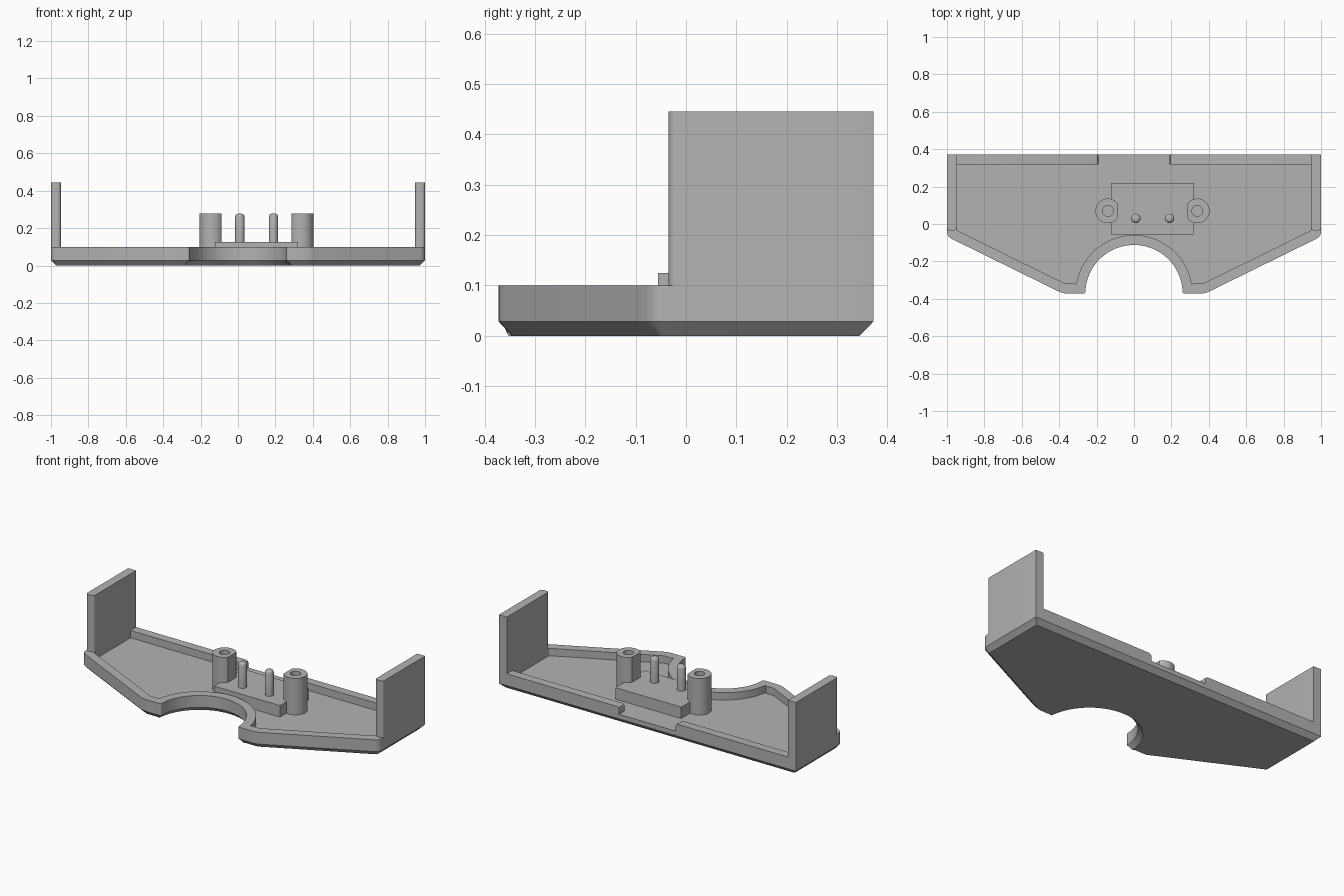
import bpy, bmesh, math
from mathutils import Vector

cube = bpy.data.objects.get("Cube")
if cube:
    bpy.data.objects.remove(cube, do_unlink=True)

grey = bpy.data.materials.new("plain grey")
grey.use_nodes = True
grey.diffuse_color = (0.45, 0.45, 0.45, 1)
grey.node_tree.nodes["Principled BSDF"].inputs["Base Color"].default_value = grey.diffuse_color


def loft(name, rings):
    """Skin a stack of (outline, z) rings and cap both ends."""
    bm = bmesh.new()
    loops = [[bm.verts.new((p[0], p[1], z)) for p in pts] for pts, z in rings]
    n = len(loops[0])
    for a, b in zip(loops, loops[1:]):
        for i in range(n):
            j = (i + 1) % n
            bm.faces.new((a[i], a[j], b[j], b[i]))
    bm.faces.new(loops[0][::-1])
    bm.faces.new(loops[-1])
    bmesh.ops.recalc_face_normals(bm, faces=bm.faces)
    mesh = bpy.data.meshes.new(name)
    bm.to_mesh(mesh)
    bm.free()
    mesh.materials.append(grey)
    obj = bpy.data.objects.new(name, mesh)
    bpy.context.collection.objects.link(obj)
    return obj


def smooth(obj):
    bpy.ops.object.select_all(action="DESELECT")
    obj.select_set(True)
    bpy.context.view_layer.objects.active = obj
    bpy.ops.object.shade_smooth_by_angle(angle=math.radians(30))


def circle(cx, cy, r, n=40):
    return [(cx + r * math.cos(math.tau * i / n), cy + r * math.sin(math.tau * i / n))
            for i in range(n)]


def inset(pts, d):
    """Move a counter-clockwise outline inwards with mitred corners."""
    out = []
    for i, p in enumerate(pts):
        a, p, b = Vector(pts[i - 1]), Vector(p), Vector(pts[(i + 1) % len(pts)])
        e, f = (p - a).normalized(), (b - p).normalized()
        n, m = Vector((-e.y, e.x)), Vector((-f.y, f.x))
        out.append(p + (n + m) * d / (1 + n.dot(m)))
    return out


def fillet(pts, radii, steps=5):
    """Round the corners whose index is in radii."""
    out = []
    for i, p in enumerate(pts):
        p, r = Vector(p), radii.get(i)
        if not r:
            out.append(p)
            continue
        a = p + (Vector(pts[i - 1]) - p).normalized() * r
        b = p + (Vector(pts[(i + 1) % len(pts)]) - p).normalized() * r
        for k in range(steps + 1):
            t = k / steps
            out.append(a * (1 - t) ** 2 + p * 2 * t * (1 - t) + b * t * t)
    return out


BACK, FRONT, FLOOR, RIM = 0.372, -0.372, 0.055, 0.1

# Tray: outline with a round notch, chamfered underneath, hollow on top
ARC = 40
outline = [(1, BACK), (-1, BACK), (-1, -0.067), (-0.38, FRONT)]
outline += [(-0.26 * math.cos(math.pi * i / ARC), FRONT + 0.26 * math.sin(math.pi * i / ARC))
            for i in range(ARC + 1)]
outline += [(0.38, FRONT), (1, -0.067)]
last = len(outline) - 1
corners = {2: 0.03, 3: 0.03, 4: 0.01, last - 2: 0.01, last - 1: 0.03, last: 0.03}
small = {k: 0.008 for k in corners}
outer = fillet(outline, corners)
under = fillet(inset(outline, 0.027), small)
inner = fillet(inset(outline, 0.053), small)
tray = loft("tray", [(under, 0), (outer, 0.028), (outer, RIM), (inner, RIM), (inner, FLOOR)])

# Opening in the back rim, with eased ends
side = [(0.19, FLOOR + 0.0005), (0.19, 0.085), (0.194, 0.095), (0.204, RIM), (0.204, 0.2)]
profile = side + [(-x, z) for x, z in reversed(side)]
cutter = loft("opening_cutter", [(profile, -0.4), (profile, -0.305)])
cutter.rotation_euler.x = math.pi / 2
cutter.hide_render = True
bpy.context.view_layer.update()
cut = tray.modifiers.new("opening", "BOOLEAN")
cut.operation = "DIFFERENCE"
cut.solver = "EXACT"
cut.object = cutter
bpy.context.view_layer.objects.active = tray
bpy.ops.object.modifier_apply(modifier=cut.name)
bpy.data.objects.remove(cutter, do_unlink=True)
smooth(tray)

# Upright end panels with rounded front edges
for name, s in (("left_panel", 1), ("right_panel", -1)):
    plan = fillet([(s, BACK), (s * 0.947, BACK), (s * 0.947, -0.035), (s, -0.035)],
                  {2: 0.02, 3: 0.02})
    smooth(loft(name, [(plan, RIM), (plan, 0.445)]))

# Raised block in the middle
block = [(-0.122, -0.056), (0.322, -0.056), (0.322, 0.22), (-0.122, 0.22)]
loft("centre_block", [(block, FLOOR), (block, 0.125)])

# Screw posts, flattened on the sides facing each other
for name, cx, s in (("right_post", -0.14, 1), ("left_post", 0.338, -1)):
    wall = [(cx + s * min(s * (x - cx), 0.052), y) for x, y in circle(cx, 0.07, 0.066)]
    hole = circle(cx, 0.07, 0.029)
    smooth(loft(name, [(wall, FLOOR), (wall, 0.277), (hole, 0.277), (hole, 0.13)]))

# Locating pins with rounded tips
for name, cx in (("right_pin", 0.01), ("left_pin", 0.19)):
    rings = [(0.025, 0.12), (0.025, 0.262), (0.022, 0.27), (0.016, 0.275), (0.009, 0.277)]
    smooth(loft(name, [(circle(cx, 0.03, r, 24), z) for r, z in rings]))
